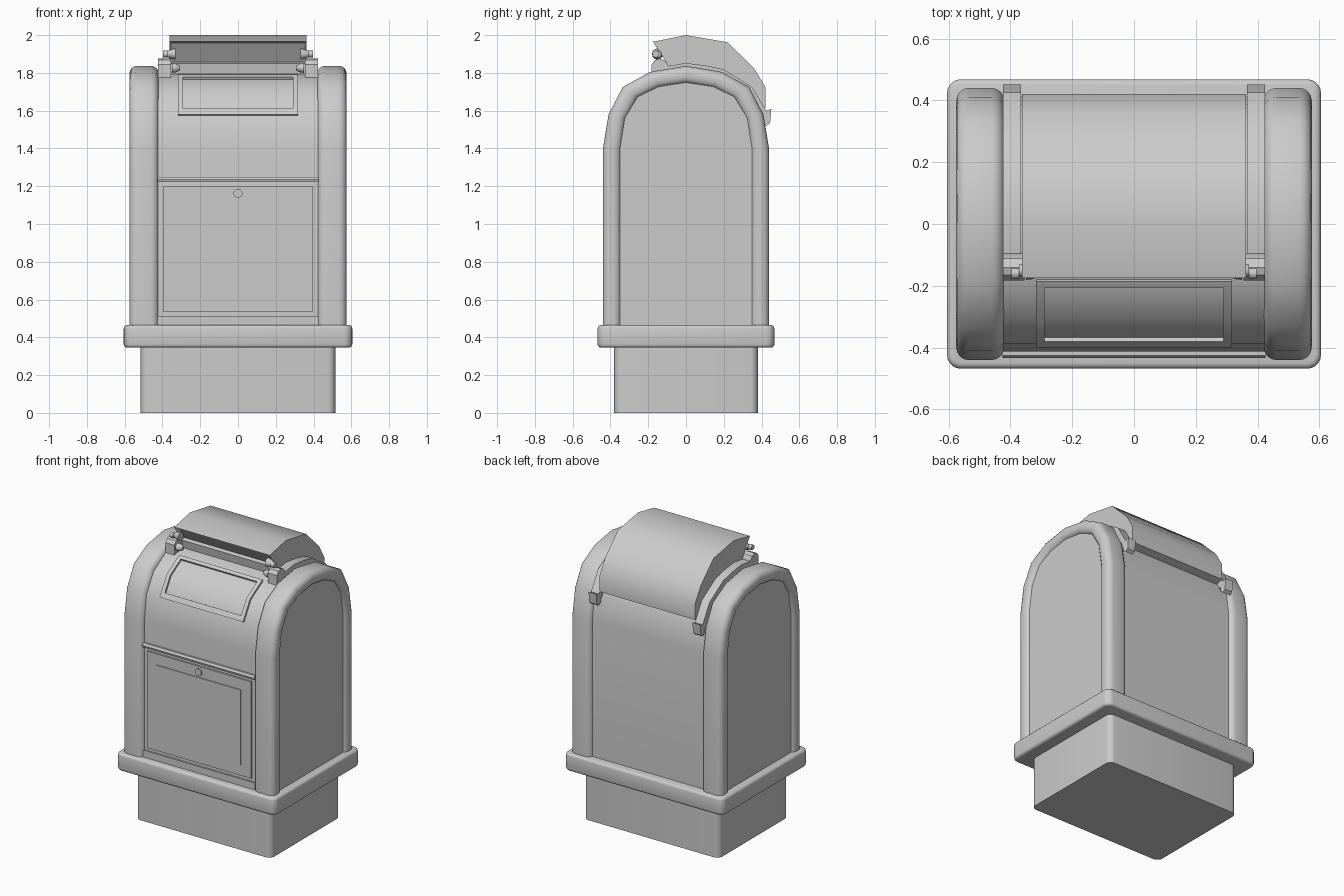
import bpy, bmesh, math
from mathutils import Vector, Matrix

if "Cube" in bpy.data.objects:
    bpy.data.objects.remove(bpy.data.objects["Cube"])


def finish(bm, name):
    bmesh.ops.recalc_face_normals(bm, faces=bm.faces)
    me = bpy.data.meshes.new(name)
    bm.to_mesh(me)
    bm.free()
    ob = bpy.data.objects.new(name, me)
    bpy.context.collection.objects.link(ob)
    return ob


def box(name, lo, hi, corner=0.0, edge=0.0):
    bm = bmesh.new()
    size = [b - a for a, b in zip(lo, hi)]
    mid = [(a + b) / 2 for a, b in zip(lo, hi)]
    bmesh.ops.create_cube(bm, size=1, matrix=Matrix.Translation(mid) @ Matrix.Diagonal((*size, 1)))
    if corner:
        up = [e for e in bm.edges if abs(e.verts[0].co.z - e.verts[1].co.z) > 1e-4]
        bmesh.ops.bevel(bm, geom=up, offset=corner, segments=5, profile=0.5, affect='EDGES')
    if edge:
        rim = [e for e in bm.edges if abs(e.verts[0].co.z - e.verts[1].co.z) < 1e-4]
        bmesh.ops.bevel(bm, geom=rim, offset=edge, segments=3, profile=0.5, affect='EDGES')
    return finish(bm, name)


def prism(name, pts, x0, x1):
    """Extrude a (y, z) outline along x."""
    bm = bmesh.new()
    f = bm.faces.new([bm.verts.new((x0, y, z)) for y, z in pts])
    ext = bmesh.ops.extrude_face_region(bm, geom=[f])['geom']
    bmesh.ops.translate(bm, vec=(x1 - x0, 0, 0),
                        verts=[v for v in ext if isinstance(v, bmesh.types.BMVert)])
    return finish(bm, name)


def band(pts, out, inner=-0.02):
    """Closed outline that follows an open curve, pushed outwards from the arch centre."""
    def push(p, d):
        v = Vector((p[0], p[1] - 1.4)).normalized() * d
        return (p[0] + v.x, p[1] + v.y)
    return [push(p, out) for p in pts] + [push(p, inner) for p in reversed(pts)]


def pin(name, x0, x1, r0, r1, y, z):
    """Short round part along x."""
    bm = bmesh.new()
    m = Matrix.Translation(((x0 + x1) / 2, y, z)) @ Matrix.Rotation(math.pi / 2, 4, 'Y')
    if x1 < x0:
        m = Matrix.Translation(((x0 + x1) / 2, y, z)) @ Matrix.Rotation(-math.pi / 2, 4, 'Y')
    bmesh.ops.create_cone(bm, cap_ends=True, segments=12, radius1=r0, radius2=r1,
                          depth=abs(x1 - x0), matrix=m)
    return finish(bm, name)


def arch(half, base):
    """Full arch from the back-left foot to the right foot."""
    left = [(-y, z) for y, z in half]
    return [(-half[0][0], base)] + left + [(y, z) for y, z in reversed(half[:-1])] + [(half[0][0], base)]


OUTER = arch([(0.44, 1.4), (0.41, 1.58), (0.335, 1.725), (0.19, 1.805), (0, 1.837)], 0.44)
INNER = arch([(0.343, 1.4), (0.318, 1.56), (0.25, 1.67), (0.14, 1.722), (0, 1.743)], 0.44)
BODY = arch([(0.412, 1.4), (0.388, 1.57), (0.312, 1.7), (0.18, 1.778), (0, 1.81)], 0.44)
MID = [((a[0] + b[0]) / 2, (a[1] + b[1]) / 2) for a, b in zip(OUTER, INNER)]

# Foot and base slab
box("plinth", (-0.515, -0.38, 0), (0.515, 0.38, 0.36), corner=0.04)
box("base_slab", (-0.605, -0.468, 0.345), (0.605, 0.468, 0.465), corner=0.045, edge=0.018)

# Body and side panels
prism("body", BODY, -0.43, 0.43)
prism("side_panels", MID, -0.555, 0.555)

# Rounded arch frames at both sides: rounded rectangle swept along the arch
section = []
W, D, R = 0.155, 0.096, 0.04
for cx, ct, a0 in ((W - R, D - R, 0), (R, D - R, 90), (R, R, 180), (W - R, R, 270)):
    for k in range(5):
        a = math.radians(a0 + k * 22.5)
        section.append((0.42 + cx + R * math.cos(a), (ct + R * math.sin(a)) / D))
for s, side in ((-1, "left"), (1, "right")):
    bm = bmesh.new()
    rings = []
    for o, i in zip(OUTER, INNER):
        rings.append([bm.verts.new((s * x, i[0] + (o[0] - i[0]) * t, i[1] + (o[1] - i[1]) * t))
                      for x, t in section])
    n = len(section)
    for a, b in zip(rings, rings[1:]):
        for k in range(n):
            bm.faces.new((a[k], a[(k + 1) % n], b[(k + 1) % n], b[k]))
    bm.faces.new(rings[0])
    bm.faces.new(rings[-1])
    finish(bm, side + "_arch_frame")

# Front door, its raised panel, lock, ledge and sill
box("door", (-0.395, -0.423, 0.535), (0.395, -0.40, 1.2))
box("door_panel", (-0.32, -0.429, 0.61), (0.32, -0.41, 1.125))
bm = bmesh.new()
bmesh.ops.create_cone(bm, cap_ends=True, segments=16, radius1=0.024, radius2=0.024, depth=0.03,
                      matrix=Matrix.Translation((0, -0.418, 1.162)) @ Matrix.Rotation(math.pi / 2, 4, 'X'))
finish(bm, "door_lock")
prism("door_ledge", [(-0.40, 1.222), (-0.43, 1.222), (-0.434, 1.236), (-0.425, 1.25), (-0.40, 1.25)], -0.425, 0.425)
box("door_sill", (-0.425, -0.423, 0.44), (0.425, -0.40, 0.512))

# Bent sign frame on the sloped front
slope = [(-0.386, 1.575), (-0.312, 1.7), (-0.18, 1.778)]
low = [slope[0], (-0.368, 1.605)]
high = [(-0.2, 1.766), slope[2]]
prism("sign_frame_bottom", band(low, 0.014), -0.29, 0.29)
prism("sign_frame_top", band(high, 0.014), -0.29, 0.29)
for s, side in ((-1, "left"), (1, "right")):
    prism("sign_frame_" + side, band(slope, 0.014), s * 0.29, s * 0.317)

# Open hood with a recessed slanted mouth
hood = prism("hood", [(-0.175, 1.965), (0, 2.0), (0.22, 1.962), (0.36, 1.825), (0.42, 1.725), (0.42, 1.615),
                      (0.37, 1.6), (0.31, 1.69), (0.18, 1.77), (0, 1.80), (-0.09, 1.79), (-0.1, 1.85)],
             -0.363, 0.363)
bm = bmesh.new()
bm.from_mesh(hood.data)
mouth = min(bm.faces, key=lambda f: (f.calc_center_median() - Vector((0, -0.1375, 1.9075))).length)
bmesh.ops.inset_region(bm, faces=[mouth], thickness=0.012, depth=0)
bmesh.ops.translate(bm, verts=mouth.verts, vec=(0, 0.03, 0.0))
bm.to_mesh(hood.data)
bm.free()

# Rails, end stops, hinge brackets and pins
rail = [(-0.14, 1.79), (-0.14, 1.83), (0, 1.852), (0.1, 1.84), (0.2, 1.818), (0.35, 1.725), (0.436, 1.58),
        (0.38, 1.56), (0.31, 1.68), (0.18, 1.76), (0, 1.79)]
for s, side in ((-1, "left"), (1, "right")):
    prism(side + "_rail", rail, s * 0.366, s * 0.424)
    prism(side + "_rail_stop", [(0.40, 1.54), (0.425, 1.52), (0.445, 1.535), (0.452, 1.61), (0.425, 1.6), (0.40, 1.62)],
          s * 0.366, s * 0.424)
    prism(side + "_hinge_bracket", [(-0.182, 1.775), (-0.182, 1.845), (-0.165, 1.868), (-0.14, 1.876),
                                    (-0.112, 1.866), (-0.095, 1.84), (-0.095, 1.775)], s * 0.355, s * 0.424)
    pin(side + "_lower_pin", s * 0.35, s * 0.325, 0.026, 0.022, -0.155, 1.826)
    pin(side + "_lower_pin_tip", s * 0.325, s * 0.308, 0.022, 0.012, -0.155, 1.826)
    pin(side + "_hood_bolt", s * 0.33, s * 0.372, 0.03, 0.018, -0.15, 1.9)
    pin(side + "_hood_bolt_head", s * 0.372, s * 0.396, 0.018, 0.018, -0.16, 1.9)

# Smooth shading with crisp edges
bpy.ops.object.select_all(action='SELECT')
bpy.context.view_layer.objects.active = hood
bpy.ops.object.shade_smooth_by_angle(angle=math.radians(35))
